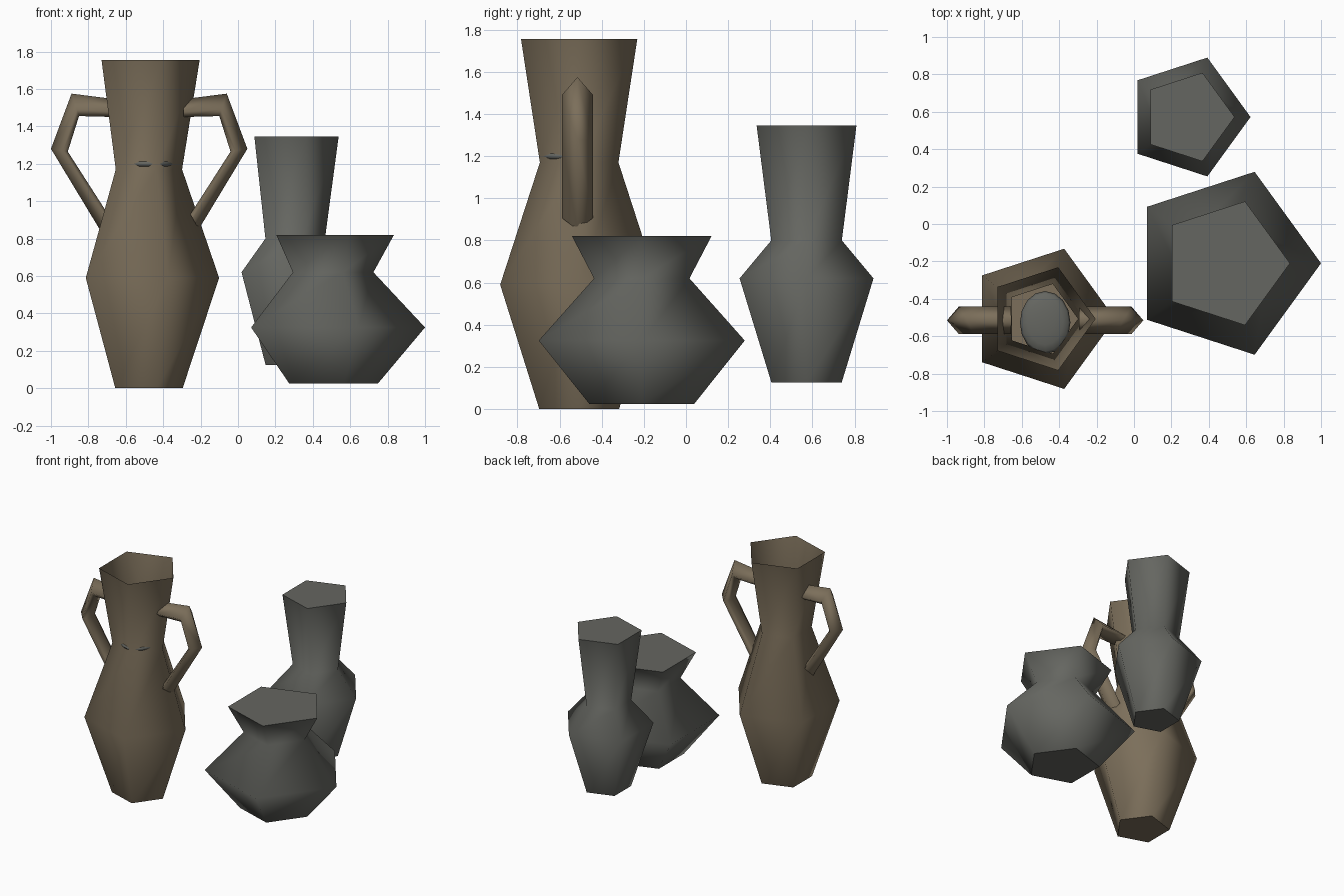
import bpy, bmesh, math

if "Cube" in bpy.data.objects:
    bpy.data.objects.remove(bpy.data.objects["Cube"])


def material(name, rgb):
    m = bpy.data.materials.new(name)
    m.diffuse_color = (*rgb, 1)
    m.use_nodes = True
    m.node_tree.nodes["Principled BSDF"].inputs["Base Color"].default_value = m.diffuse_color
    return m


BROWN = material("clay_brown", (0.200, 0.158, 0.103))
GREY = material("stone_grey", (0.130, 0.133, 0.119))


def make_object(name, bm, mat):
    bmesh.ops.recalc_face_normals(bm, faces=bm.faces[:])
    mesh = bpy.data.meshes.new(name)
    bm.to_mesh(mesh)
    bm.free()
    mesh.materials.append(mat)
    ob = bpy.data.objects.new(name, mesh)
    bpy.context.collection.objects.link(ob)
    return ob


def loft(name, rings, mat, cap_start=True, cap_end=True):
    """Smooth skin through equal-sized rings of points, with flat end caps."""
    bm = bmesh.new()
    rows = [[bm.verts.new(p) for p in ring] for ring in rings]
    n = len(rows[0])
    for a, b in zip(rows, rows[1:]):
        for i in range(n):
            j = (i + 1) % n
            bm.faces.new((a[i], a[j], b[j], b[i])).smooth = True
    if cap_start:
        bm.faces.new(rows[0][::-1]).smooth = False
    if cap_end:
        bm.faces.new(rows[-1]).smooth = False
    return make_object(name, bm, mat)


def vase(name, cx, cy, profile, mat, closed):
    """Five-sided vase from (radius, height) pairs."""
    rings = [[(cx + r * math.cos(i * math.tau / 5),
               cy + r * math.sin(i * math.tau / 5), z) for i in range(5)]
             for r, z in profile]
    return loft(name, rings, mat, True, closed)


# Vase bodies
vase("tall_vase", -0.495, -0.507,
     [(0.199, 0), (0.394, 0.59), (0.196, 1.17), (0.29, 1.755)], BROWN, False)
vase("slim_vase", 0.289, 0.572,
     [(0.175, 0.125), (0.334, 0.62), (0.176, 0.80), (0.249, 1.345)], GREY, True)
vase("squat_vase", 0.486, -0.21,
     [(0.262, 0.025), (0.514, 0.325), (0.238, 0.62), (0.348, 0.82)], GREY, True)

# Handles: outer and inner edge of the band at each bend, as (x, z)
BENDS = [((-0.655, 1.545), (-0.66, 1.45)),
         ((-0.89, 1.575), (-0.85, 1.455)),
         ((-1.0, 1.28), (-0.91, 1.265)),
         ((-0.74, 0.85), (-0.695, 0.93))]
# Band section: (y offset, fraction from outer to inner edge)
SECTION = [(0, 0), (0.073, 0.7), (0.04, 1), (-0.04, 1), (-0.073, 0.7)]
MID_X = -0.475

for side, sign in (("left", 1), ("right", -1)):
    rings = []
    for (ox, oz), (ix, iz) in BENDS:
        rings.append([(MID_X + sign * (ox + (ix - ox) * t - MID_X),
                       -0.515 + y, oz + (iz - oz) * t) for y, t in SECTION])
    loft(side + "_handle", rings, BROWN)

# Flat stone plug resting in the neck of the tall vase
bm = bmesh.new()
bmesh.ops.create_uvsphere(bm, u_segments=16, v_segments=8, radius=1)
bmesh.ops.scale(bm, vec=(0.135, 0.168, 0.035), verts=bm.verts[:])
bmesh.ops.translate(bm, vec=(-0.475, -0.527, 1.2), verts=bm.verts[:])
for f in bm.faces:
    f.smooth = True
make_object("neck_plug", bm, GREY)
